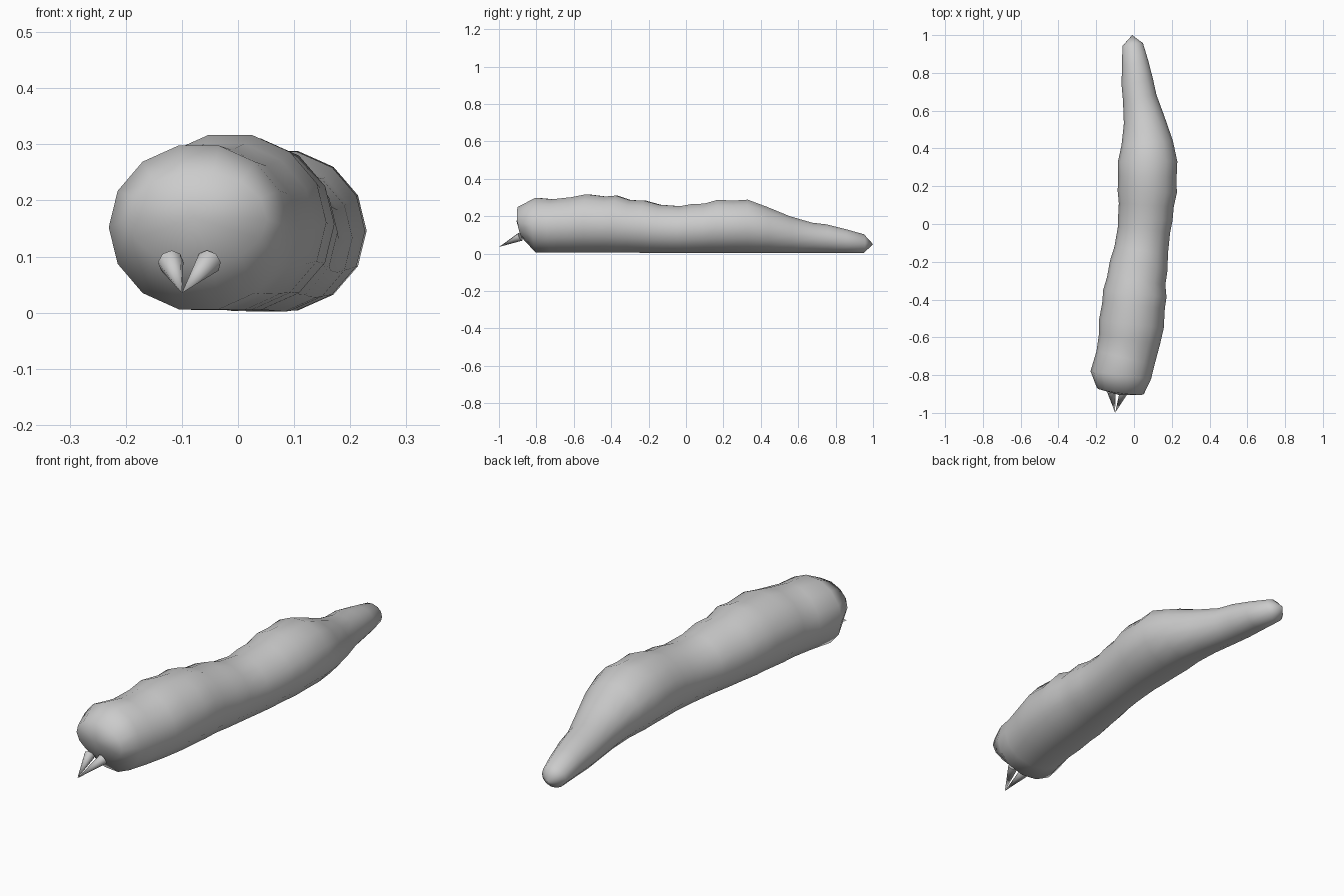
import bpy, bmesh, math
from mathutils import Vector

if "Cube" in bpy.data.objects:
    bpy.data.objects.remove(bpy.data.objects["Cube"])

SIDES = 14

# Body stations, front to back: y, centre x, top z, bottom z
STATIONS = [
    (-0.885, -0.072, 0.25, 0.085), (-0.80, -0.070, 0.298, 0.006),
    (-0.71, -0.045, 0.290, 0.005), (-0.61, -0.024, 0.301, 0.005),
    (-0.53, -0.014, 0.317, 0.005), (-0.43, -0.002, 0.305, 0.005),
    (-0.37, 0.004, 0.310, 0.005), (-0.30, 0.012, 0.286, 0.005),
    (-0.22, 0.025, 0.283, 0.004), (-0.14, 0.038, 0.261, 0.003),
    (-0.03, 0.053, 0.253, 0.002), (0.03, 0.060, 0.264, 0.003),
    (0.10, 0.065, 0.267, 0.004), (0.17, 0.070, 0.287, 0.004),
    (0.25, 0.071, 0.283, 0.004), (0.33, 0.072, 0.288, 0.004),
    (0.43, 0.070, 0.250, 0.004), (0.55, 0.054, 0.200, 0.003),
    (0.67, 0.030, 0.165, 0.003), (0.75, 0.018, 0.156, 0.003),
    (0.85, 0.007, 0.131, 0.003), (0.95, -0.007, 0.103, 0.004)]


def finish(bm, name):
    bmesh.ops.recalc_face_normals(bm, faces=bm.faces)
    for f in bm.faces:
        f.smooth = True
    mesh = bpy.data.meshes.new(name)
    bm.to_mesh(mesh)
    bm.free()
    obj = bpy.data.objects.new(name, mesh)
    bpy.context.collection.objects.link(obj)
    return obj


# Body: oval rings turned to follow the curved spine
bm = bmesh.new()
rings = []
for i, (y, cx, top, bottom) in enumerate(STATIONS):
    a = STATIONS[max(i - 1, 0)]
    b = STATIONS[min(i + 1, len(STATIONS) - 1)]
    yaw = math.atan2(b[1] - a[1], b[0] - a[0]) if i > 1 else 0.13
    rz = (top - bottom) / 2 / 0.975
    rx = 0.125 if i == 0 else rz * 1.08
    pitch = 0.13 if i == 0 else 0.0
    ring = []
    for k in range(SIDES):
        t = math.tau * k / SIDES
        u, w = rx * math.cos(t), rz * math.sin(t)
        ring.append(bm.verts.new((cx + u * math.cos(yaw),
                                  y - u * math.sin(yaw) - w * pitch,
                                  (top + bottom) / 2 + w)))
    rings.append(ring)
for r, s in zip(rings, rings[1:]):
    for k in range(SIDES):
        n = (k + 1) % SIDES
        bm.faces.new((r[k], r[n], s[n], s[k]))

# Rounded head end and tail tip
for ring, pole in ((rings[0], (-0.08, -0.905, 0.17)), (rings[-1], (-0.01, 1.0, 0.05))):
    v = bm.verts.new(pole)
    for k in range(SIDES):
        bm.faces.new((ring[k], ring[(k + 1) % SIDES], v))
finish(bm, "body")


# Mandibles: two spikes meeting at a point
def spike(name, base, tip, radius):
    base, tip = Vector(base), Vector(tip)
    axis = tip - base
    bm = bmesh.new()
    bmesh.ops.create_cone(bm, cap_ends=True, segments=8, radius1=radius,
                          radius2=0, depth=axis.length)
    bm.transform(axis.to_track_quat('Z', 'Y').to_matrix().to_4x4())
    bmesh.ops.translate(bm, verts=bm.verts, vec=(base + tip) / 2)
    obj = finish(bm, name)
    bpy.context.view_layer.objects.active = obj
    obj.select_set(True)
    bpy.ops.object.shade_smooth_by_angle(angle=math.radians(50))
    obj.select_set(False)


for side, x in (("left", -0.120), ("right", -0.052)):
    spike(side + "_mandible", (x, -0.885, 0.09), (-0.1, -1.0, 0.035), 0.023)
